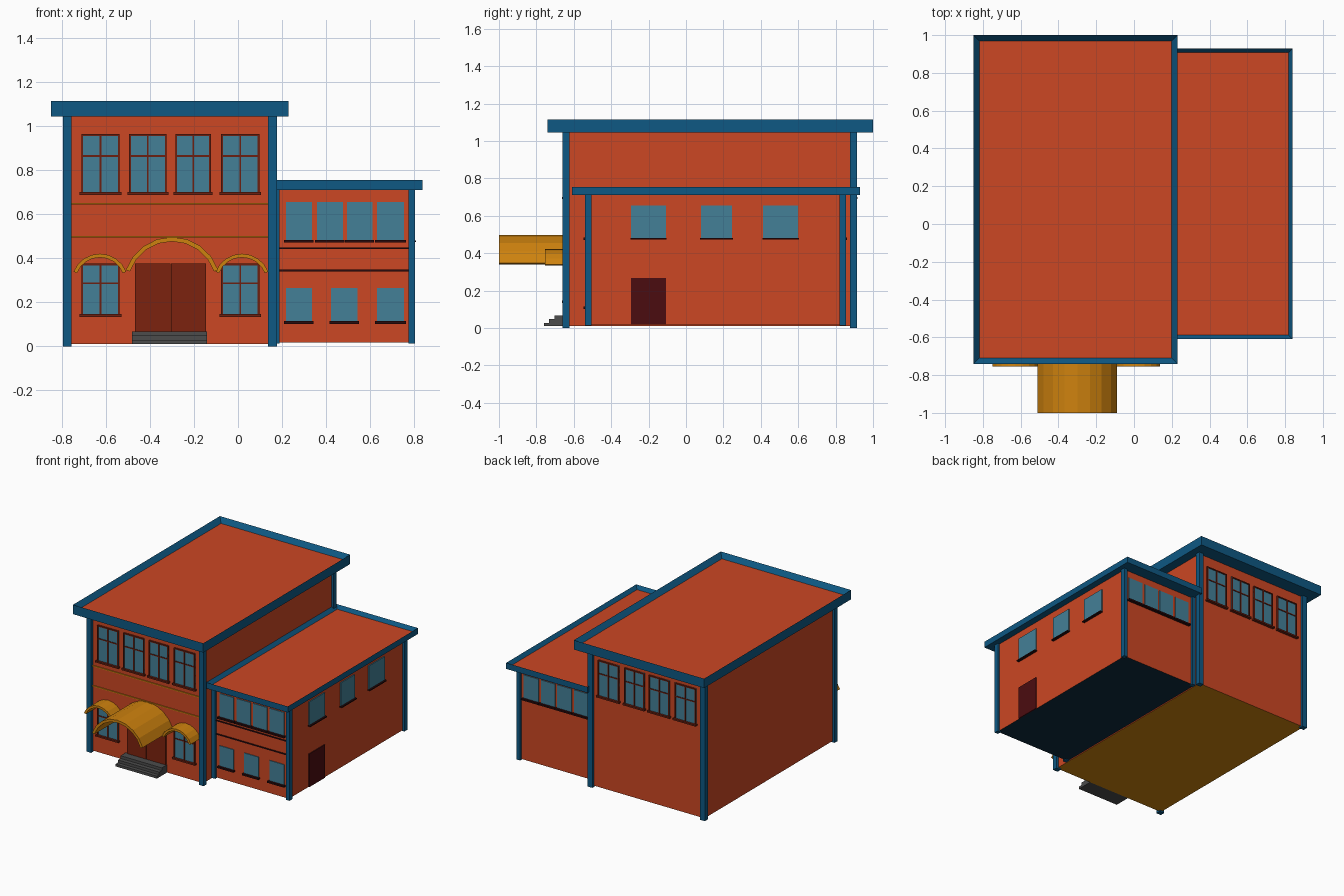
import bpy
import bmesh
import math
from mathutils import Matrix

cube = bpy.data.objects.get("Cube")
if cube:
    bpy.data.objects.remove(cube, do_unlink=True)


def material(name, r, g, b):
    def lin(c):
        c /= 255
        return c / 12.92 if c < 0.04045 else ((c + 0.055) / 1.055) ** 2.4
    m = bpy.data.materials.new(name)
    m.use_nodes = True
    col = (lin(r), lin(g), lin(b), 1)
    m.diffuse_color = col
    m.node_tree.nodes["Principled BSDF"].inputs["Base Color"].default_value = col
    return m


WALL = material("brick orange", 204, 71, 35)
BLUE = material("trim blue", 14, 88, 131)
GLASS = material("window glass", 68, 128, 151)
FRAME = material("frame brown", 108, 31, 16)
DOOR = material("door red brown", 124, 34, 14)
SIDE = material("side door maroon", 75, 12, 16)
OCHRE = material("awning ochre", 206, 130, 14)
STONE = material("step grey", 76, 76, 76)
DARK = material("dark sill", 42, 10, 12)
NAVY = material("base navy", 13, 42, 60)


def finish(name, bm, *mats):
    bmesh.ops.recalc_face_normals(bm, faces=bm.faces)
    mesh = bpy.data.meshes.new(name)
    bm.to_mesh(mesh)
    bm.free()
    for m in mats:
        mesh.materials.append(m)
    ob = bpy.data.objects.new(name, mesh)
    bpy.context.collection.objects.link(ob)
    return ob


def add_box(bm, x0, x1, y0, y1, z0, z1):
    mat = Matrix.Translation(((x0 + x1) / 2, (y0 + y1) / 2, (z0 + z1) / 2))
    mat = mat @ Matrix.Diagonal((abs(x1 - x0), abs(y1 - y0), z1 - z0, 1))
    return bmesh.ops.create_cube(bm, size=1, matrix=mat)["verts"]


def boxes(name, mat, *dims):
    bm = bmesh.new()
    for d in dims:
        add_box(bm, *d)
    return finish(name, bm, mat)


def body(name, base, *dims):
    """Wall block with a different underside."""
    bm = bmesh.new()
    add_box(bm, *dims)
    bm.normal_update()
    for f in bm.faces:
        f.material_index = int(f.normal.z < -0.5)
    finish(name, bm, WALL, base)


def cornice(name, rim, depth, *dims):
    """Overhanging slab whose top is sunk to form a parapet."""
    bm = bmesh.new()
    add_box(bm, *dims)
    bm.normal_update()
    top = [f for f in bm.faces if f.normal.z > 0.5]
    bmesh.ops.inset_region(bm, faces=top, thickness=rim, depth=0)
    bmesh.ops.translate(bm, verts=top[0].verts, vec=(0, 0, -depth))
    top[0].material_index = 1
    finish(name, bm, BLUE, WALL)


def window(name, x0, x1, z0, z1, y, out, bar=None, frame=FRAME, t=0.008):
    """Window on a wall at y; out is -1 for front, 1 for back."""
    boxes(name + "_glass", GLASS, (x0, x1, y, y + out * 0.006, z0, z1))
    yf = y + out * 0.012
    bars = [(x0 - 0.008, x1 + 0.008, y, y + out * 0.022, z0 - 0.006, z0 + 0.006)]
    if bar:
        xm = (x0 + x1) / 2
        bars += [(x0, x0 + t, y, yf, z0, z1), (x1 - t, x1, y, yf, z0, z1),
                 (x0 + t, x1 - t, y, yf, z1 - t, z1),
                 (xm - t / 2, xm + t / 2, y, yf, z0, z1 - t),
                 (x0 + t, x1 - t, y, yf - out * 0.002, bar - t / 2, bar + t / 2)]
    boxes(name + "_frame", frame, *bars)


def awning(name, xc, half, rise, top, y0, y1, thick=0.02, n=8):
    """Curved canopy: arc strip extruded along y."""
    r = (half * half + rise * rise) / (2 * rise)
    a = math.asin(min(1, half / r))
    bm = bmesh.new()
    rows = []
    for i in range(n + 1):
        t = -a + 2 * a * i / n
        rows.append([bm.verts.new((xc + q * math.sin(t), y, top - r + q * math.cos(t)))
                     for q, y in ((r, y0), (r, y1), (r - thick, y1), (r - thick, y0))])
    for p, q in zip(rows, rows[1:]):
        for k in range(4):
            j = (k + 1) % 4
            bm.faces.new((p[k], p[j], q[j], q[k]))
    bm.faces.new(rows[0])
    bm.faces.new(rows[-1])
    finish(name, bm, OCHRE)


# Main block: walls, corner posts, parapet
body("main_walls", OCHRE, -0.78, 0.16, -0.64, 0.895, 0.01, 1.06)
boxes("main_posts", BLUE, *[(x, x + 0.04, y, y + 0.037, 0, 1.05)
                            for x in (-0.796, 0.137) for y in (-0.66, 0.877)])
cornice("main_cornice", 0.044, 0.035, -0.85, 0.23, -0.74, 1.0, 1.045, 1.115)

# Side wing
body("wing_walls", NAVY, 0.16, 0.79, -0.525, 0.84, 0.018, 0.72)
boxes("wing_posts", BLUE, *[(x, x + 0.029, y, y + 0.034, 0.012, 0.715)
                            for x in (0.16, 0.776) for y in (-0.54, 0.821)])
cornice("wing_cornice", 0.032, 0.025, 0.165, 0.84, -0.61, 0.93, 0.71, 0.755)

# Main windows: top row front and back, lower pair in front
main_cols = [(-0.712, -0.538), (-0.495, -0.325), (-0.285, -0.123), (-0.077, 0.097)]
for i, (a, b) in enumerate(main_cols):
    window(f"main_front_window_{i}", a, b, 0.695, 0.965, -0.64, -1, 0.865)
    window(f"main_back_window_{i}", a, b, 0.695, 0.965, 0.895, 1, 0.865)
    if i in (0, 3):
        window(f"main_lower_window_{i}", a, b, 0.14, 0.376, -0.64, -1, 0.287)

# Wing windows
wing_cols = [(0.218, 0.336), (0.359, 0.477), (0.495, 0.611), (0.632, 0.755)]
for i, (a, b) in enumerate(wing_cols):
    window(f"wing_front_window_{i}", a, b, 0.477, 0.656, -0.525, -1, frame=DARK)
    window(f"wing_back_window_{i}", a, b, 0.477, 0.656, 0.84, 1, frame=DARK)
for i, (a, b) in enumerate([(0.218, 0.336), (0.423, 0.543), (0.632, 0.755)]):
    window(f"wing_lower_window_{i}", a, b, 0.108, 0.265, -0.525, -1, frame=DARK)

# Windows and door on the wing's outer side
for i, (a, b) in enumerate([(-0.294, -0.107), (0.08, 0.246), (0.412, 0.6)]):
    boxes(f"side_glass_{i}", GLASS, (0.79, 0.797, a, b, 0.48, 0.656))
    boxes(f"side_sill_{i}", DARK, (0.79, 0.81, a - 0.004, b + 0.004, 0.474, 0.482))
boxes("side_door", SIDE, (0.79, 0.797, -0.294, -0.107, 0.018, 0.266))

# Horizontal bands
boxes("main_bands", OCHRE, *[(-0.757, 0.137, -0.647, -0.64, z, z + 0.007)
                             for z in (0.494, 0.644)])
boxes("wing_bands", DARK, *[(0.189, 0.776, -0.532, -0.525, z, z + 0.008)
                            for z in (0.341, 0.442)])

# Double door and steps
boxes("front_door", DOOR, (-0.468, -0.307, -0.648, -0.64, 0.012, 0.377),
      (-0.304, -0.146, -0.648, -0.64, 0.012, 0.377))
boxes("front_steps", STONE, (-0.482, -0.14, -0.76, -0.64, 0.01, 0.028),
      (-0.482, -0.14, -0.733, -0.64, 0.028, 0.048),
      (-0.482, -0.14, -0.702, -0.64, 0.048, 0.068))

# Curved awnings over the door and lower windows
awning("door_awning", -0.3, 0.21, 0.15, 0.497, -1.0, -0.64)
for side, xc in (("right", -0.628), ("left", 0.018)):
    awning(f"{side}_window_awning", xc, 0.12, 0.082, 0.421, -0.755, -0.64, 0.017)
